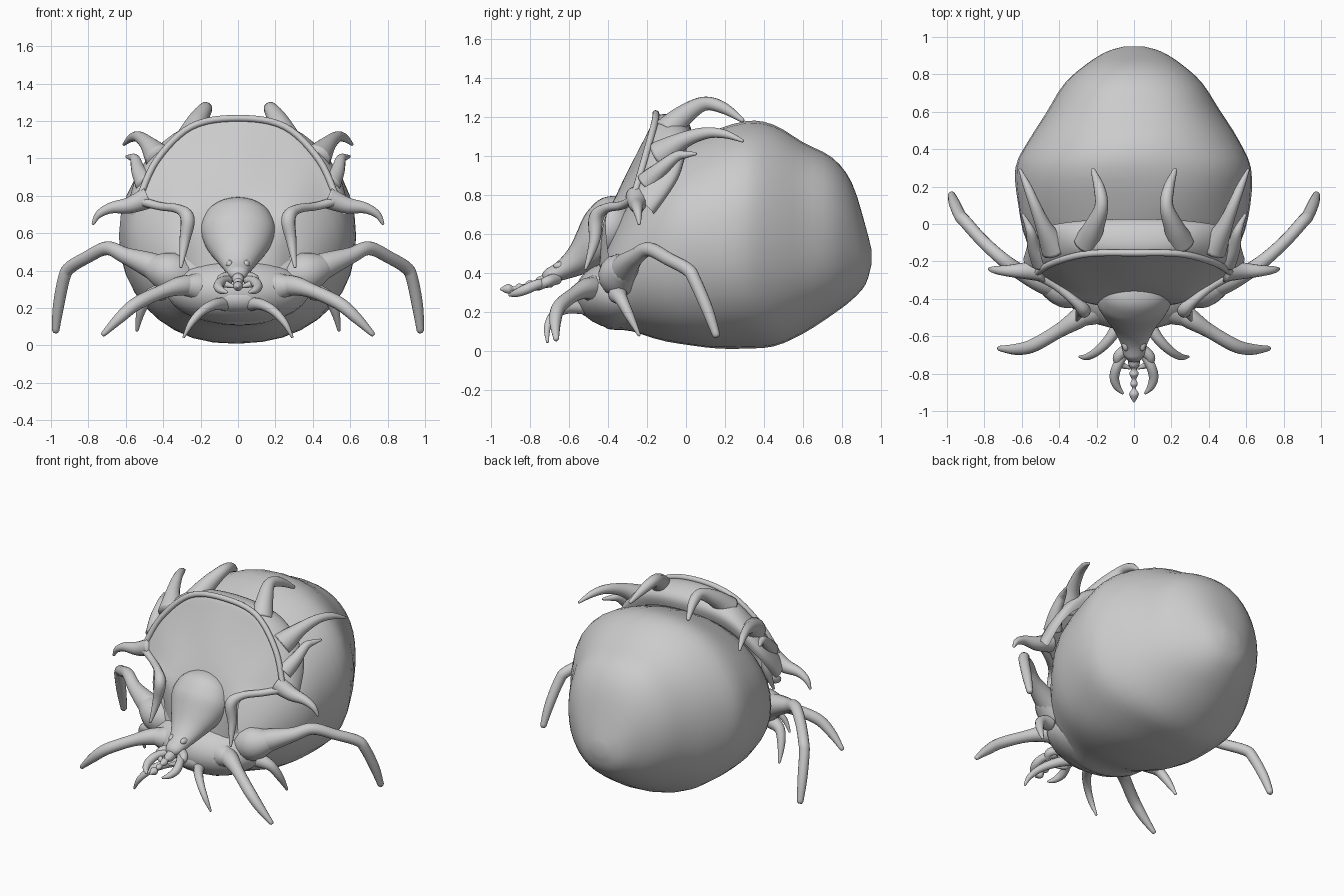
import bpy, bmesh, math
from mathutils import Vector


def spline(pts, n):
    """Catmull-Rom sampling of tuples of any length."""
    out = []
    last = len(pts) - 1
    for i in range(last):
        p0, p1, p2, p3 = (pts[max(i - 1, 0)], pts[i], pts[i + 1], pts[min(i + 2, last)])
        for k in range(n):
            t = k / n
            out.append(tuple(0.5 * (2 * b + (c - a) * t + (2 * a - 5 * b + 4 * c - d) * t * t
                                    + (3 * b - a - 3 * c + d) * t ** 3)
                             for a, b, c, d in zip(p0, p1, p2, p3)))
    return out + [tuple(pts[-1])]


def finish(name, bm):
    bmesh.ops.recalc_face_normals(bm, faces=bm.faces)
    me = bpy.data.meshes.new(name)
    bm.to_mesh(me)
    bm.free()
    for p in me.polygons:
        p.use_smooth = True
    ob = bpy.data.objects.new(name, me)
    bpy.context.collection.objects.link(ob)
    return ob


def loft(name, rings):
    """Skin closed rings of points, closing both ends with a pole."""
    bm = bmesh.new()
    vs = [[bm.verts.new(p) for p in r] for r in rings]
    n = len(vs[0])
    for a, b in zip(vs, vs[1:]):
        for i in range(n):
            bm.faces.new((a[i], a[(i + 1) % n], b[(i + 1) % n], b[i]))
    for r in (vs[0], vs[-1]):
        c = bm.verts.new(sum((v.co for v in r), Vector()) / n)
        for i in range(n):
            bm.faces.new((r[i], r[(i + 1) % n], c))
    return finish(name, bm)


def tube(name, pts, n=6, sides=14, flat=1.0):
    """Tapered tube through (x, y, z, radius) points with rounded tip."""
    s = spline(pts, n)
    P = [Vector(p[:3]) for p in s]
    R = [max(p[3], 0.004) for p in s]
    rings, side = [], None
    for i, c in enumerate(P):
        d = (P[min(i + 1, len(P) - 1)] - P[max(i - 1, 0)]).normalized()
        if side is None:
            side = d.cross(Vector((0, 0, 1)))
            if side.length < 0.1:
                side = Vector((1, 0, 0))
        side = (side - d * side.dot(d)).normalized()
        up = side.cross(d)
        rings.append([c + R[i] * (side * math.cos(a) + up * flat * math.sin(a))
                      for a in (2 * math.pi * k / sides for k in range(sides))])
    d = (P[-1] - P[-2]).normalized()
    rings.append([P[-1] + (v - P[-1]) * 0.6 + d * R[-1] * 0.6 for v in rings[-1]])
    return loft(name, rings)


def pair(name, pts, **kw):
    for label, s in (("left_", 1), ("right_", -1)):
        tube(label + name, [(p[0] * s,) + tuple(p[1:]) for p in pts], **kw)


def ball(name, c, r):
    bm = bmesh.new()
    bmesh.ops.create_uvsphere(bm, u_segments=24, v_segments=14, radius=1)
    for v in bm.verts:
        v.co = Vector([c[k] + v.co[k] * r[k] for k in range(3)])
    return finish(name, bm)


# Swollen, slightly lumpy abdomen: stations of y, bottom, top, half width
stations = [(-0.44, 0.15, 0.40, 0.22), (-0.40, 0.11, 0.55, 0.31), (-0.28, 0.10, 0.78, 0.44),
            (-0.10, 0.045, 1.0, 0.57), (0.1, 0.015, 1.11, 0.62), (0.3, 0.01, 1.175, 0.63),
            (0.45, 0.02, 1.155, 0.56), (0.6, 0.09, 1.07, 0.465), (0.75, 0.185, 0.99, 0.37),
            (0.85, 0.26, 0.86, 0.26), (0.92, 0.34, 0.64, 0.15), (0.95, 0.44, 0.52, 0.05)]
rings = []
for y, zb, zt, w in spline(stations, 3):
    ring = []
    for k in range(36):
        a = 2 * math.pi * k / 36
        c, s = math.cos(a), math.sin(a)
        f = 1 + 0.008 * math.sin(5 * a + 6 * y) * math.cos(9 * y)
        ring.append((f * w * math.copysign(abs(c) ** 0.9, c), y,
                     max(0, (zb + zt) / 2 + f * (zt - zb) / 2 * math.copysign(abs(s) ** 0.95, s))))
    rings.append(ring)
loft("abdomen", rings)

# Shield behind the head: half-rows from the rear edge, over the rim and down the face
rows = [
    [(0, 0.02, 1.08), (0.30, 0.00, 1.03), (0.51, -0.04, 0.88), (0.56, -0.17, 0.69)],
    [(0, 0.04, 1.16), (0.34, 0.03, 1.11), (0.54, -0.03, 0.93), (0.60, -0.17, 0.72)],
    [(0, -0.06, 1.215), (0.31, -0.07, 1.165), (0.50, -0.13, 0.98), (0.58, -0.24, 0.77)],
    [(0, -0.155, 1.215), (0.25, -0.16, 1.17), (0.435, -0.21, 0.99), (0.53, -0.27, 0.78)],
    [(0, -0.165, 1.18), (0.235, -0.17, 1.135), (0.41, -0.22, 0.97), (0.49, -0.28, 0.77)],
    [(0, -0.27, 0.98), (0.20, -0.27, 0.94), (0.34, -0.30, 0.86), (0.43, -0.32, 0.745)],
    [(0, -0.37, 0.78), (0.15, -0.38, 0.77), (0.26, -0.38, 0.75), (0.36, -0.37, 0.73)],
    [(0, -0.43, 0.60), (0.10, -0.43, 0.62), (0.20, -0.44, 0.66), (0.28, -0.43, 0.71)],
    [(0, -0.45, 0.38), (0.10, -0.45, 0.38), (0.20, -0.43, 0.38), (0.28, -0.38, 0.38)]]
bm = bmesh.new()
grid = []
for row in rows:
    full = [(-x, y, z) for x, y, z in row[:0:-1]] + row
    grid.append([bm.verts.new(p) for p in spline(full, 4)])
for a, b in zip(grid, grid[1:]):
    for i in range(len(a) - 1):
        bm.faces.new((a[i], b[i], b[i + 1], a[i + 1]))
shield = finish("shield", bm)
shield.data.update()
if shield.data.polygons[len(shield.data.polygons) // 2].normal.y > 0:
    shield.data.flip_normals()
smooth = shield.modifiers.new("smooth", "SUBSURF")
smooth.levels = smooth.render_levels = 2

# Raised rim around the shield face
rim = rows[3]
tube("shield_rim", [(-x, y, z, 0.018) for x, y, z in rim[:0:-1]] + [p + (0.018,) for p in rim])

# Curled spines along the shield edge
pair("top_spine", [(0.25, -0.10, 1.12, 0.075), (0.215, -0.02, 1.20, 0.055), (0.175, 0.09, 1.265, 0.037),
                   (0.185, 0.19, 1.245, 0.03), (0.22, 0.29, 1.18, 0.012)])
pair("upper_side_spine", [(0.42, -0.13, 1.00, 0.08), (0.48, -0.02, 1.075, 0.045), (0.53, 0.1, 1.115, 0.03),
                          (0.57, 0.2, 1.11, 0.022), (0.61, 0.29, 1.075, 0.008)])
pair("lower_side_spine", [(0.49, -0.2, 0.86, 0.06), (0.53, -0.13, 0.93, 0.04), (0.55, -0.05, 0.995, 0.027),
                          (0.57, 0.0, 1.005, 0.018), (0.595, 0.05, 1.01, 0.008)])
pair("corner_spine", [(0.48, -0.25, 0.79, 0.06), (0.58, -0.25, 0.75, 0.045), (0.68, -0.25, 0.735, 0.03),
                      (0.745, -0.245, 0.70, 0.02), (0.775, -0.24, 0.65, 0.008)])
pair("lower_shield_edge", [(0.53, -0.27, 0.775, 0.025), (0.42, -0.33, 0.745, 0.022),
                           (0.32, -0.41, 0.73, 0.025), (0.27, -0.46, 0.68, 0.038),
                           (0.285, -0.47, 0.56, 0.028), (0.305, -0.515, 0.42, 0.008)])

# Thorax underside and leg sockets
ball("thorax", (0, -0.33, 0.29), (0.38, 0.24, 0.18))
ball("breast_plate", (0, -0.44, 0.25), (0.2, 0.13, 0.09))
pair("rear_socket", [(0.28, -0.32, 0.36, 0.10), (0.37, -0.34, 0.39, 0.11), (0.46, -0.32, 0.42, 0.07)])
pair("front_socket", [(0.12, -0.38, 0.29, 0.08), (0.2, -0.45, 0.31, 0.085), (0.28, -0.5, 0.32, 0.05)])

# Two large pairs and two small pairs of legs
pair("rear_leg", [(0.36, -0.33, 0.38, 0.085), (0.47, -0.31, 0.43, 0.07), (0.60, -0.26, 0.48, 0.045),
                  (0.70, -0.19, 0.52, 0.037), (0.81, -0.09, 0.47, 0.034), (0.90, 0.01, 0.415, 0.034),
                  (0.93, 0.045, 0.36, 0.033), (0.96, 0.11, 0.21, 0.03), (0.975, 0.155, 0.08, 0.02)])
pair("front_leg", [(0.18, -0.42, 0.31, 0.06), (0.29, -0.50, 0.32, 0.055), (0.40, -0.57, 0.29, 0.038),
                   (0.54, -0.65, 0.225, 0.036), (0.63, -0.67, 0.15, 0.03), (0.72, -0.665, 0.06, 0.014)])
pair("small_front_leg", [(0.05, -0.48, 0.22, 0.04), (0.12, -0.6, 0.22, 0.03), (0.19, -0.675, 0.185, 0.024),
                         (0.25, -0.71, 0.12, 0.018), (0.29, -0.71, 0.045, 0.007)])
pair("small_rear_leg", [(0.40, -0.35, 0.29, 0.05), (0.48, -0.33, 0.26, 0.033), (0.52, -0.29, 0.18, 0.024),
                        (0.54, -0.24, 0.08, 0.008)])

# Pear-shaped head
tube("head", [(0, -0.30, 0.775, 0.04), (0, -0.325, 0.74, 0.125), (0, -0.36, 0.69, 0.18),
              (0, -0.405, 0.615, 0.2), (0, -0.47, 0.535, 0.17), (0, -0.55, 0.465, 0.115),
              (0, -0.63, 0.415, 0.075), (0, -0.70, 0.385, 0.055)], sides=28, flat=0.7)

# Mouthparts: eye bumps, jaws, curved palps and beaded tongue
for s, label in ((1, "left"), (-1, "right")):
    ball(label + "_eye_bump", (0.045 * s, -0.64, 0.435), (0.02, 0.04, 0.022))
pair("jaw", [(0.03, -0.66, 0.37, 0.03), (0.085, -0.71, 0.355, 0.028), (0.07, -0.75, 0.33, 0.02),
             (0.02, -0.77, 0.315, 0.008)])
pair("palp", [(0.05, -0.69, 0.35, 0.025), (0.09, -0.76, 0.34, 0.026), (0.105, -0.82, 0.315, 0.026),
              (0.09, -0.87, 0.295, 0.02), (0.06, -0.905, 0.285, 0.007)])
tube("tongue", [(0, -0.68, 0.37, 0.035), (0, -0.75, 0.35, 0.03), (0, -0.775, 0.345, 0.015),
                (0, -0.80, 0.337, 0.025), (0, -0.83, 0.33, 0.012), (0, -0.855, 0.325, 0.02),
                (0, -0.88, 0.32, 0.01), (0, -0.91, 0.317, 0.026), (0, -0.95, 0.315, 0.006)])
